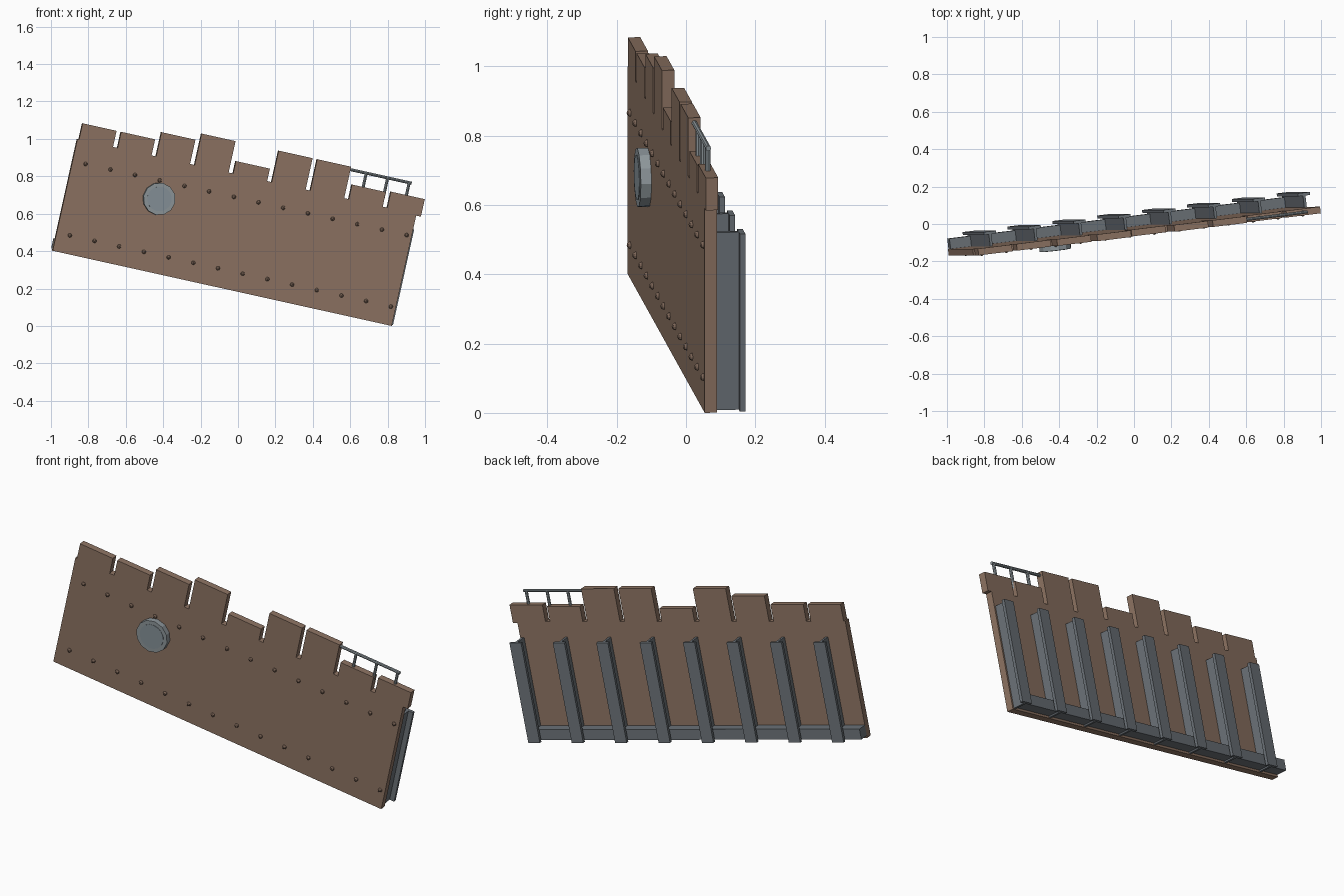
import bpy, math
from mathutils import Matrix, Vector

if "Cube" in bpy.data.objects:
    bpy.data.objects.remove(bpy.data.objects["Cube"])

# Local frame: x along the wall, y from front to back, z up the wall
FRAME = (Matrix.Translation((-0.995, -0.17, 0.406))
         @ Matrix.Rotation(math.radians(12.5), 4, 'Y')
         @ Matrix.Rotation(math.radians(6.85), 4, 'Z'))
L, H, T = 1.87, 0.612, 0.036


def material(name, rgb):
    m = bpy.data.materials.new(name)
    m.diffuse_color = (*rgb, 1)
    m.use_nodes = True
    m.node_tree.nodes["Principled BSDF"].inputs["Base Color"].default_value = m.diffuse_color
    return m


BROWN = material("rusty_plate", (0.27, 0.175, 0.125))
RUST = material("rivet_brown", (0.20, 0.13, 0.095))
STEEL = material("dark_steel", (0.15, 0.17, 0.19))
LIGHT = material("light_steel", (0.27, 0.31, 0.33))
GLASS = material("port_glass", (0.24, 0.29, 0.32))


def finish(name, mat, local):
    ob = bpy.context.object
    ob.name = name
    ob.data.materials.append(mat)
    ob.matrix_world = FRAME @ local
    return ob


def box(name, lo, hi, mat):
    lo, hi = Vector(lo), Vector(hi)
    bpy.ops.mesh.primitive_cube_add(size=1)
    ob = finish(name, mat, Matrix.Translation((lo + hi) / 2))
    ob.data.transform(Matrix.Diagonal((*(hi - lo), 1)))
    return ob


def rod(name, p, q, r, mat, sides=8):
    p, q = Vector(p), Vector(q)
    bpy.ops.mesh.primitive_cylinder_add(vertices=sides, radius=r, depth=(q - p).length)
    rot = (q - p).to_track_quat('Z', 'Y').to_matrix().to_4x4()
    return finish(name, mat, Matrix.Translation((p + q) / 2) @ rot)


# Main wall plate
box("wall_plate", (0, 0, 0), (L, T, H), BROWN)

# Uneven planks along the top edge
tops = [0.70, 0.70, 0.745, 0.784, 0.68, 0.784, 0.784, 0.692, 0.70]
for i, top in enumerate(tops):
    x = 0.009 + i * 0.2125
    box(f"top_plank_{i+1}", (x, 0, 0.604), (x + 0.187, T, top), BROWN)

# Two rows of rivets
for row, z in (("lower", 0.10), ("upper", 0.491)):
    for i in range(14):
        bpy.ops.mesh.primitive_uv_sphere_add(segments=8, ring_count=6, radius=0.011)
        finish(f"{row}_rivet_{i+1}", RUST, Matrix.Translation((0.072 + i * 0.1362, 0, z)))

# Round port: rim and glass
rod("port_rim", (0.497, 0.01, 0.394), (0.497, -0.031, 0.394), 0.087, LIGHT, 12)
rod("port_glass", (0.497, 0.0, 0.394), (0.497, -0.033, 0.394), 0.066, GLASS, 16)

# Hand rail over the low planks
rod("rail_bar", (1.44, T / 2, 0.768), (1.81, T / 2, 0.768), 0.008, LIGHT)
for i, x in enumerate((1.56, 1.678, 1.797)):
    rod(f"rail_post_{i+1}", (x, T / 2, 0.66), (x, T / 2, 0.768), 0.008, LIGHT)

# T-section ribs on the back
for i in range(8):
    x = 0.122 + i * 0.2475
    box(f"rib_web_{i+1}", (x - 0.007, T, 0.005), (x + 0.007, 0.10, 0.53), STEEL)
    box(f"rib_flange_{i+1}", (x - 0.033, 0.10, 0.005), (x + 0.033, 0.116, 0.53), STEEL)

# Sill beam along the bottom of the back
box("sill_beam", (0.0, T, 0.012), (1.85, 0.092, 0.067), STEEL)

# Centre on the origin and rest on the ground
bpy.context.view_layer.update()
pts = [o.matrix_world @ v.co for o in bpy.data.objects for v in o.data.vertices]
lo = [min(p[k] for p in pts) for k in range(3)]
hi = [max(p[k] for p in pts) for k in range(3)]
shift = Matrix.Translation((-(lo[0] + hi[0]) / 2, -(lo[1] + hi[1]) / 2, -lo[2]))
for o in bpy.data.objects:
    o.matrix_world = shift @ o.matrix_world
